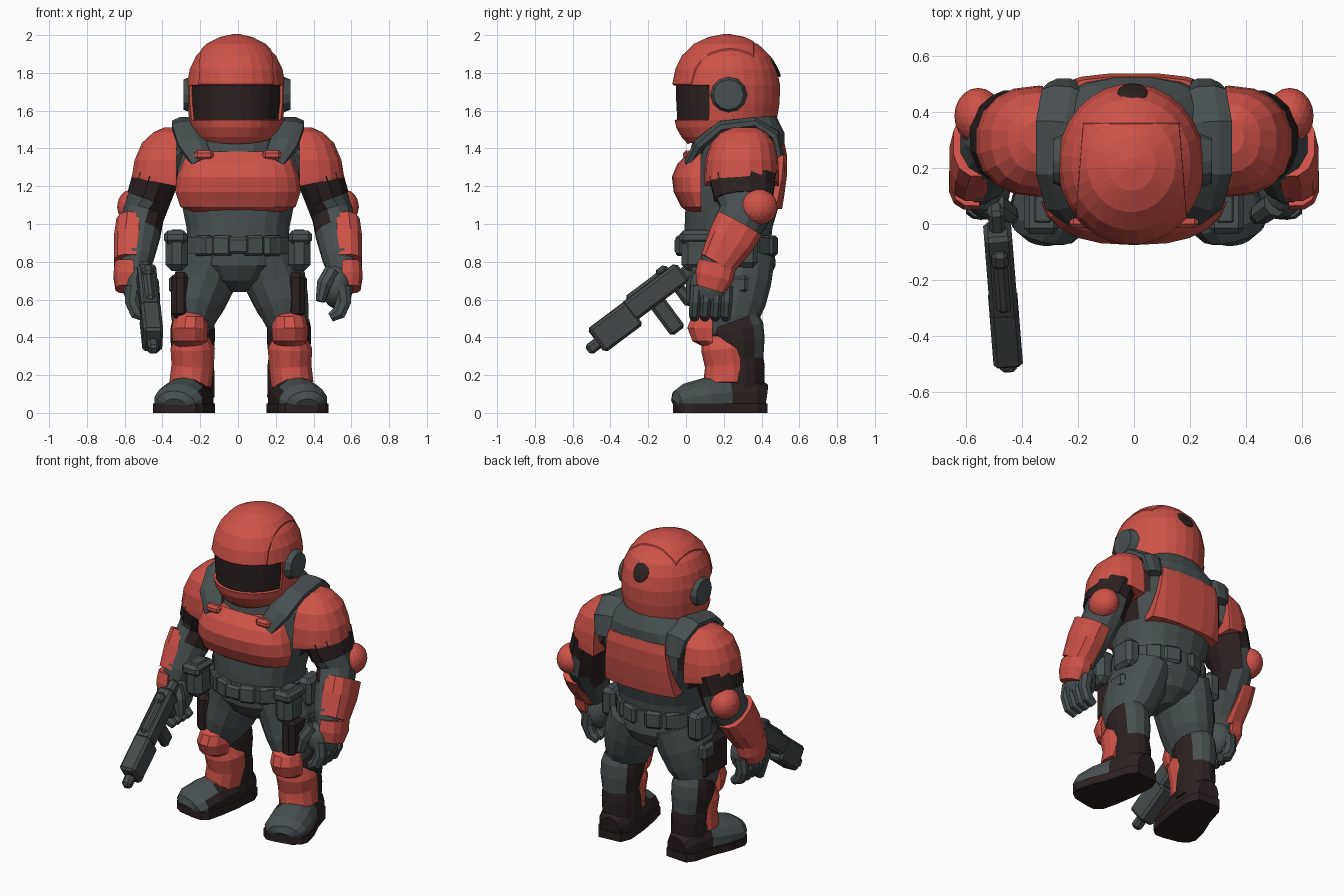
import bpy, bmesh, math
from mathutils import Vector, Matrix

if "Cube" in bpy.data.objects:
    bpy.data.objects.remove(bpy.data.objects["Cube"])


def material(name, rgb):
    m = bpy.data.materials.new(name)
    m.use_nodes = True
    m.diffuse_color = (*rgb, 1)
    m.node_tree.nodes["Principled BSDF"].inputs["Base Color"].default_value = (*rgb, 1)
    return m


RED = material("armour red", (0.62, 0.085, 0.065))
GREY = material("suit grey", (0.065, 0.08, 0.081))
DARK = material("dark brown", (0.025, 0.015, 0.015))
GUN = material("gun grey", (0.058, 0.068, 0.068))


def finish(bm, name, mats, mirror=False, clips=(), rule=None, shift=0):
    """Clip to the positive side of each plane, colour by rule and link."""
    for co, no in clips:
        geom = bm.verts[:] + bm.edges[:] + bm.faces[:]
        bmesh.ops.bisect_plane(bm, geom=geom, plane_co=co, plane_no=no, clear_inner=True)
        rim = [e for e in bm.edges if e.is_boundary]
        if rim:
            bmesh.ops.holes_fill(bm, edges=rim, sides=0)
    bmesh.ops.recalc_face_normals(bm, faces=bm.faces[:])
    mats = mats if isinstance(mats, tuple) else (mats,)
    if rule:
        for f in bm.faces:
            f.material_index = int(rule(f.calc_center_median()))
    mesh = bpy.data.meshes.new(name)
    bm.to_mesh(mesh)
    bm.free()
    for m in mats:
        mesh.materials.append(m)
    ob = bpy.data.objects.new(name, mesh)
    ob.location.x = shift
    bpy.context.collection.objects.link(ob)
    if mirror:
        ob.modifiers.new("Mirror", "MIRROR")
    return ob


def tube_mesh(pts, n=12, flat=False, power=1.0):
    """Loft ellipses (x, y, z, ra, rb) along a path; flat keeps rings level."""
    bm = bmesh.new()
    rings = []
    for i, p in enumerate(pts):
        a, b = Vector((1, 0, 0)), Vector((0, 1, 0))
        if not flat:
            d = Vector(pts[min(i + 1, len(pts) - 1)][:3]) - Vector(pts[max(i - 1, 0)][:3])
            d.normalize()
            a = (a - d * a.dot(d)).normalized()
            b = d.cross(a)
        ring = []
        for k in range(n):
            t = math.tau * (k + 0.5) / n
            c, s = math.cos(t), math.sin(t)
            c = math.copysign(abs(c) ** power, c)
            s = math.copysign(abs(s) ** power, s)
            ring.append(bm.verts.new(Vector(p[:3]) + a * c * p[3] + b * s * p[4]))
        rings.append(ring)
    for r, q in zip(rings, rings[1:]):
        for k in range(n):
            bm.faces.new((r[k], r[(k + 1) % n], q[(k + 1) % n], q[k]))
    bm.faces.new(rings[0])
    bm.faces.new(rings[-1])
    return bm


def tube(name, mats, pts, n=12, flat=False, power=1.0, **kw):
    return finish(tube_mesh(pts, n, flat, power), name, mats, **kw)


def blob(name, mats, loc, size, tilt=0, **kw):
    bm = bmesh.new()
    m = Matrix.Translation(loc) @ Matrix.Rotation(tilt, 4, 'X') @ Matrix.Diagonal((*size, 1))
    bmesh.ops.create_icosphere(bm, subdivisions=3, radius=1, matrix=m)
    return finish(bm, name, mats, **kw)


def box(name, mats, loc, size, frame=Matrix(), bevel=0.015, **kw):
    bm = bmesh.new()
    m = frame @ Matrix.Translation(loc) @ Matrix.Diagonal((*size, 1))
    bmesh.ops.create_cube(bm, size=1, matrix=m)
    bmesh.ops.bevel(bm, geom=bm.edges[:], offset=bevel, segments=1, affect='EDGES')
    return finish(bm, name, mats, **kw)


# Helmet: recessed visor and raised crown panel
bm = tube_mesh([(0, .20, 1.40, .17, .17), (0, .20, 1.46, .215, .225), (0, .205, 1.51, .238, .258),
                (0, .21, 1.55, .25, .272), (0, .215, 1.64, .26, .282), (0, .215, 1.735, .262, .285),
                (0, .215, 1.82, .247, .268), (0, .215, 1.89, .213, .233), (0, .215, 1.95, .155, .17),
                (0, .215, 1.985, .085, .095), (0, .215, 2.0, .02, .02)], 28, True)
for co, no in (((.2, 0, 0), (1, .08, 0)), ((-.2, 0, 0), (-1, .08, 0)), ((0, .36, 0), (0, 1, 0))):
    bmesh.ops.bisect_plane(bm, geom=bm.verts[:] + bm.edges[:] + bm.faces[:], plane_co=co, plane_no=no)
bmesh.ops.recalc_face_normals(bm, faces=bm.faces[:])
mid = {f: f.calc_center_median() for f in bm.faces}
visor = [f for f, c in mid.items() if 1.55 < c.z < 1.735 and c.y < .11]
crown = [f for f, c in mid.items() if c.z > 1.74 and c.y < .36 and abs(c.x) < .2 - .08 * c.y]
bmesh.ops.inset_region(bm, faces=crown, thickness=.006, depth=.005)
bmesh.ops.inset_region(bm, faces=visor, thickness=.003, depth=-.014)
for f in visor:
    f.material_index = 1
finish(bm, "helmet", (RED, DARK), clips=[((0, .03, 1.43), (0, -.3, 1))], shift=-.01)
blob("helmet_vent", DARK, (-.005, .468, 1.835), (.054, .012, .066), .5)
bm = bmesh.new()
bmesh.ops.create_cone(bm, cap_ends=True, segments=12, radius1=.1, radius2=.08, depth=.05,
                      matrix=Matrix.Translation((.258, .225, 1.685)) @ Matrix.Rotation(math.pi / 2, 4, 'Y'))
finish(bm, "ear_cup", GREY, mirror=True, shift=-.005)

# Torso, dark under the arms
tube("torso", (GREY, DARK), [(0, .22, .88, .27, .23), (0, .225, .98, .275, .235), (0, .245, 1.1, .30, .25),
                             (0, .285, 1.25, .35, .235), (0, .30, 1.4, .35, .225), (0, .31, 1.48, .29, .215),
                             (0, .30, 1.57, .19, .18)], 20, True, .85,
     rule=lambda c: abs(c.x) > .27 and c.y > .2 and 1.1 < c.z < 1.35)
tube("collar", GREY, [(0, .25, 1.38, .24, .23), (0, .27, 1.5, .235, .22), (0, .28, 1.56, .20, .19)], 18, True)
tube("chest_plate", RED, [(0, .13, 1.05, .21, .10), (0, .13, 1.09, .315, .155), (0, .12, 1.17, .335, .185),
                          (0, .12, 1.25, .325, .195), (0, .12, 1.32, .30, .165), (0, .12, 1.385, .28, .10)],
     22, True, .8, clips=[((0, .08, 0), (0, -1, 0))])
tube("back_plate", RED, [(0, .265, 1.08, .34, .245), (0, .27, 1.14, .35, .25), (0, .285, 1.25, .35, .25),
                         (0, .295, 1.36, .35, .242), (0, .295, 1.42, .34, .23)], 24, True, .65,
     clips=[((0, .40, 0), (0, 1, 0)), ((.235, 0, 1.2), (-1, 0, -.15)), ((-.235, 0, 1.2), (1, 0, -.15))])
tube("shoulder_strap", GREY, [(.19, .02, 1.33, .06, .03), (.245, .08, 1.43, .08, .035),
                              (.275, .19, 1.515, .08, .035), (.275, .36, 1.535, .08, .035),
                              (.255, .465, 1.47, .08, .035), (.25, .492, 1.36, .06, .03)], 8, mirror=True)
box("strap_buckle", RED, (.18, .01, 1.365), (.10, .05, .05), mirror=True)

# Hips, belt and pouches
tube("hips", GREY, [(0, .24, .64, .04, .10), (0, .245, .70, .19, .19), (0, .24, .78, .30, .235),
                    (0, .23, .92, .28, .235)], 18, True)
tube("belt", GREY, [(0, .215, .84, .295, .25), (0, .215, .93, .295, .25)], 20, True, .85)
for i, deg in enumerate((-72, -48, 48, 72)):
    t = math.radians(deg)
    frame = Matrix.Translation((.27 * math.cos(t), .215 + .245 * math.sin(t), .885)) @ Matrix.Rotation(t, 4, 'Z')
    box("belt_pouch_%d" % (i + 1), GREY, (0, 0, 0), (.055, .11, .11), frame, mirror=True)
box("belt_buckle", GREY, (0, -.04, .885), (.12, .04, .09))
box("hip_pouch", GREY, (.325, .06, .86), (.12, .17, .22), bevel=.035, mirror=True)
box("hip_pouch_flap", GREY, (.33, .055, .93), (.125, .18, .07), bevel=.02, mirror=True)
box("rear_pouch", GREY, (.31, .30, .86), (.10, .16, .18), bevel=.025, mirror=True)

# Legs: the shafts are dark, with a grey fold behind the knee
tube("trouser_leg", GREY, [(.15, .25, .82, .15, .22), (.19, .245, .69, .165, .205), (.225, .23, .58, .145, .19),
                           (.25, .225, .49, .12, .165), (.255, .24, .44, .10, .14)], 14, mirror=True, shift=.01)
box("thigh_panel", DARK, (.305, .19, .62), (.10, .27, .25), bevel=.03, mirror=True)
box("thigh_pouch", GREY, (.335, .27, .68), (.06, .12, .10), bevel=.02, mirror=True)
tube("boot_shaft", (DARK, GREY), [(.255, .25, .485, .11, .14), (.255, .265, .44, .12, .148),
                                  (.255, .275, .38, .12, .142), (.252, .28, .29, .108, .13),
                                  (.25, .282, .24, .112, .135), (.245, .285, .08, .108, .13)],
     14, mirror=True, shift=.015, rule=lambda c: c.z > .29 and c.y > .355)
tube("shin_guard", RED, [(.26, .21, .41, .085, .125), (.258, .21, .34, .12, .13), (.258, .225, .25, .115, .125),
                         (.27, .225, .15, .115, .135)], 14, mirror=True, shift=.018,
     clips=[((0, .28, .2), (0, -1, .15))])
tube("knee_pad", RED, [(.265, .17, .345, .07, .07), (.265, .15, .38, .095, .12), (.265, .14, .45, .10, .137),
                       (.26, .15, .51, .09, .125), (.258, .17, .55, .06, .08)], 12, True, .95,
     mirror=True, shift=.01, clips=[((0, .14, 0), (0, -1, 0))])

# Boots with soles
foot = [(.24, .42, .07, .07, .08), (.245, .36, .08, .105, .12), (.27, .22, .08, .12, .125), (.305, .1, .07, .135, .115),
        (.33, .0, .06, .135, .095), (.342, -.04, .05, .105, .07), (.345, -.055, .04, .06, .04)]
tube("boot", (GREY, DARK), foot, 14, mirror=True, shift=.015, clips=[((0, 0, .03), (0, 0, 1))],
     rule=lambda c: c.y > .22 or c.x < .215)
sole = [(x, y * 1.01, .03, a + .006, b) for x, y, z, a, b in foot]
tube("boot_sole", DARK, sole, 14, mirror=True, power=.6, shift=.015,
     clips=[((0, 0, 0), (0, 0, 1)), ((0, 0, .05), (0, 0, -1))])

# Arms: grey sleeves, dark on the inner side
tube("arm", (GREY, DARK), [(.33, .30, 1.40, .12, .16), (.42, .30, 1.28, .125, .175), (.465, .31, 1.15, .118, .155),
                           (.50, .31, 1.05, .112, .14), (.52, .25, .95, .112, .125), (.54, .17, .82, .095, .095),
                           (.555, .14, .72, .07, .08)], 12, mirror=True,
     rule=lambda c: .95 < c.z < 1.3 and c.x < .36 + (1.28 - c.z) * .4)
tube("arm_band", DARK, [(.435, .30, 1.25, .127, .182), (.475, .305, 1.135, .119, .16)], 12, mirror=True)
tube("shoulder_pad", RED, [(.34, .295, 1.18, .22, .195), (.34, .295, 1.25, .225, .198), (.34, .295, 1.34, .21, .193),
                           (.34, .30, 1.43, .17, .168), (.34, .305, 1.485, .11, .12), (.34, .31, 1.512, .05, .06)],
     18, True, .88, mirror=True, clips=[((.325, 0, 0), (1, 0, 0)), ((.45, 0, 1.225), (-.2, 0, 1))])
blob("elbow_pad", RED, (.555, .385, 1.09), (.085, .10, .095), mirror=True)
tube("forearm_guard", RED, [(.552, .285, 1.0, .095, .135), (.562, .235, .91, .098, .128),
                            (.57, .165, .79, .09, .10)], 12, mirror=True, power=.8,
     clips=[((.515, 0, 0), (1, 0, 0))])
tube("wrist_guard", RED, [(.575, .165, .79, .08, .105), (.58, .15, .72, .082, .105), (.58, .13, .655, .07, .08)],
     12, mirror=True, power=.8, clips=[((.55, 0, 0), (1, 0, 0))])

# Gloves
blob("palm", GREY, (.525, .13, .67), (.085, .11, .12), mirror=True)
for i in range(4):
    y = .055 + .055 * i
    tube("finger_%d" % (i + 1), GREY, [(.55, y, .67, .045, .033), (.56, y - .005, .59, .043, .033),
                                       (.535, y - .01, .53, .04, .032), (.49, y - .01, .505, .026, .026)],
         8, mirror=True)
tube("thumb", GREY, [(.50, .07, .75, .045, .045), (.455, .04, .68, .042, .042), (.435, .03, .59, .026, .03)],
     8, mirror=True)

# Rifle pointing forward and down in the right hand
rifle = Matrix.Translation((-.473, -.19, .60)) @ Matrix.Rotation(.08, 4, 'Z') @ Matrix.Rotation(.64, 4, 'X')
for name, loc, size in (
        ("rifle_receiver", (0, .045, .015), (.10, .36, .12)),
        ("rifle_handguard", (0, -.235, -.005), (.105, .25, .155)),
        ("rifle_muzzle", (0, -.385, -.02), (.06, .085, .06)),
        ("rifle_sight_rail", (0, .03, .075), (.05, .26, .035)),
        ("rifle_rear_sight", (0, .14, .085), (.06, .07, .04)),
        ("rifle_magazine", (0, .02, -.125), (.055, .09, .20)),
        ("rifle_grip", (0, .16, -.08), (.05, .06, .14)),
        ("rifle_stock", (0, .25, -.005), (.06, .12, .08))):
    box(name, GUN, loc, size, rifle)
